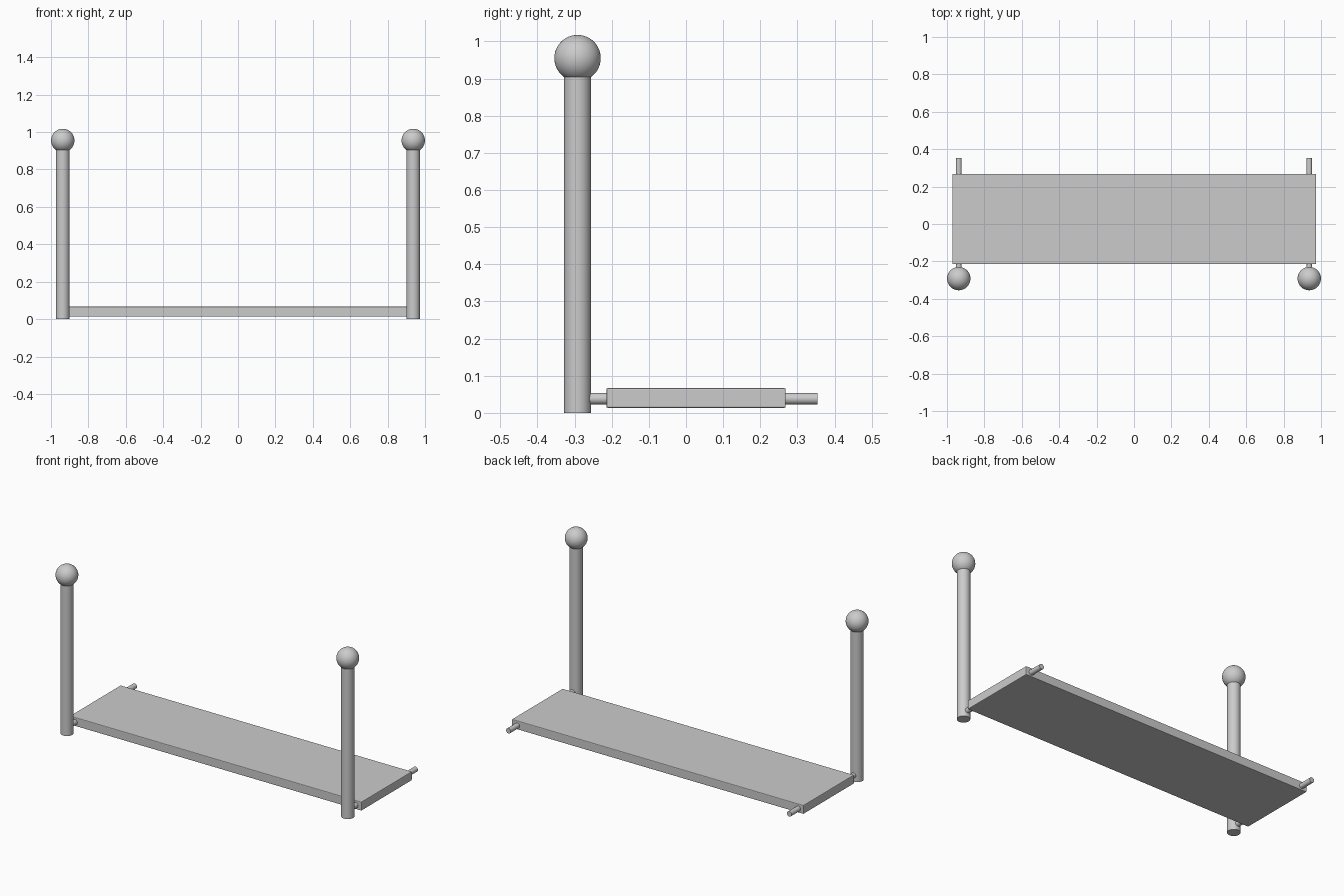
import bpy
import math

if "Cube" in bpy.data.objects:
    bpy.data.objects.remove(bpy.data.objects["Cube"])

grey = bpy.data.materials.new("neutral grey")
grey.diffuse_color = (0.6, 0.6, 0.6, 1)
grey.use_nodes = True
grey.node_tree.nodes["Principled BSDF"].inputs["Base Color"].default_value = grey.diffuse_color


def finish(name, smooth=True):
    ob = bpy.context.object
    ob.name = name
    ob.data.materials.append(grey)
    if smooth:
        bpy.ops.object.shade_smooth_by_angle(angle=math.radians(35))
    return ob


def rod(name, radius, length, centre, rotation=(0, 0, 0)):
    bpy.ops.mesh.primitive_cylinder_add(vertices=48, radius=radius, depth=length,
                                        location=centre, rotation=rotation)
    return finish(name)


# Flat board with slightly eased edges
bpy.ops.mesh.primitive_cube_add(size=1, location=(0.001, 0.027, 0.04))
bpy.context.object.scale = (1.945, 0.483, 0.053)
bpy.ops.object.transform_apply(location=False, rotation=False, scale=True)
board = finish("board", smooth=False)
bevel = board.modifiers.new("eased edges", 'BEVEL')
bevel.width = 0.004
bevel.segments = 2

for side, s in (("left", -1), ("right", 1)):
    x = 0.937 * s
    # Upright post with a ball on top
    rod(f"{side}_post", 0.036, 0.93, (x, -0.292, 0.465))
    bpy.ops.mesh.primitive_uv_sphere_add(segments=48, ring_count=24, radius=0.0625,
                                         location=(x, -0.292, 0.955))
    finish(f"{side}_ball")
    # Pegs out of the front and back edges of the board
    for end, y0, y1 in (("front", -0.28, -0.19), ("back", 0.24, 0.354)):
        rod(f"{side}_{end}_peg", 0.0155, y1 - y0, (x, (y0 + y1) / 2, 0.038),
            (math.pi / 2, 0, 0))
